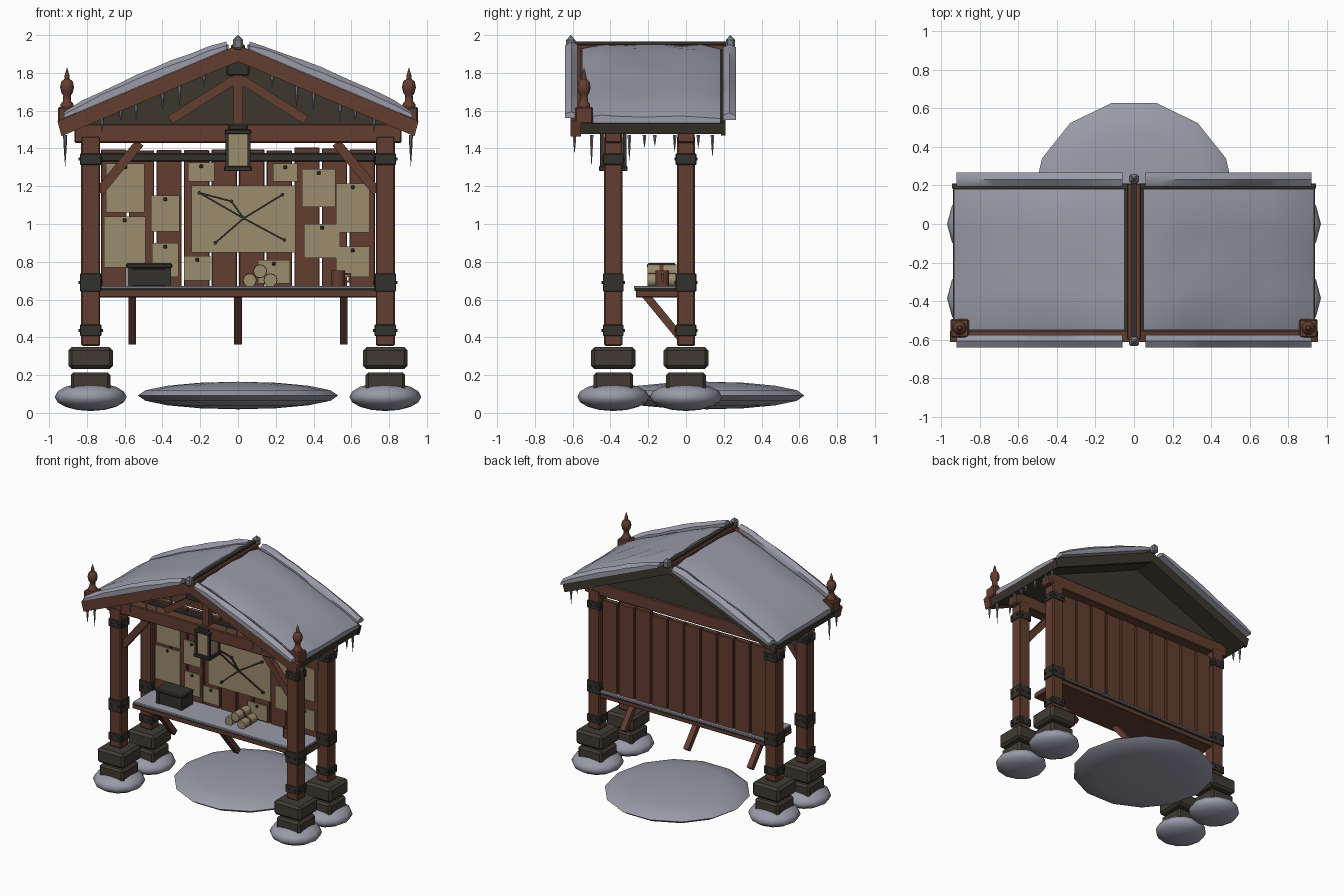
import bpy, bmesh, math, random
from mathutils import Vector, Matrix

if "Cube" in bpy.data.objects:
    bpy.data.objects.remove(bpy.data.objects["Cube"])

random.seed(4)
SLOPE = 0.423


def material(name, col):
    m = bpy.data.materials.new(name)
    m.diffuse_color = (*col, 1)
    m.use_nodes = True
    m.node_tree.nodes["Principled BSDF"].inputs["Base Color"].default_value = m.diffuse_color
    return m


WOOD = material("red brown wood", (0.125, 0.047, 0.030))
DARK = material("dark roof wood", (0.046, 0.038, 0.027))
STONE = material("dark stone", (0.052, 0.044, 0.034))
IRON = material("iron", (0.034, 0.031, 0.027))
SNOW = material("snow", (0.32, 0.325, 0.39))
ICE = material("ice", (0.20, 0.205, 0.24))
PAPER = material("parchment", (0.33, 0.265, 0.155))


def finish(name, bm, mat, smooth=None):
    bmesh.ops.recalc_face_normals(bm, faces=bm.faces)
    me = bpy.data.meshes.new(name)
    bm.to_mesh(me)
    bm.free()
    me.materials.append(mat)
    if smooth:
        me.shade_smooth()
        me.set_sharp_from_angle(angle=math.radians(smooth))
    ob = bpy.data.objects.new(name, me)
    bpy.context.collection.objects.link(ob)
    return ob


def box(name, x, y, z, mat, bevel=0.0):
    """Box from (min, max) pairs."""
    bm = bmesh.new()
    bmesh.ops.create_cube(bm, size=1)
    for v in bm.verts:
        v.co = [(a + b) / 2 + c * (b - a) for (a, b), c in zip((x, y, z), v.co)]
    if bevel:
        bmesh.ops.bevel(bm, geom=bm.edges[:], offset=bevel, segments=1, affect='EDGES')
    return finish(name, bm, mat)


def cbox(name, c, half, mat, bevel=0.0):
    return box(name, *[(a - h, a + h) for a, h in zip(c, half)], mat, bevel)


def beam(name, p, q, w, mat, sides=4):
    """Square or round bar between two points."""
    p, q = Vector(p), Vector(q)
    d = q - p
    bm = bmesh.new()
    r = w / 2 * (math.sqrt(2) if sides == 4 else 1)
    rot = Matrix.Rotation(math.pi / 4 if sides == 4 else 0, 4, 'Z')
    mat4 = Matrix.Translation((p + q) / 2) @ d.to_track_quat('Z', 'Y').to_matrix().to_4x4() @ rot
    bmesh.ops.create_cone(bm, cap_ends=True, segments=sides, radius1=r, radius2=r,
                          depth=d.length, matrix=mat4)
    return finish(name, bm, mat, 50 if sides > 4 else None)


def prism(name, pts, y0, y1, mat):
    """Extrude an x-z outline along y."""
    bm = bmesh.new()
    f = bm.faces.new([bm.verts.new((x, y0, z)) for x, z in pts])
    new = bmesh.ops.extrude_face_region(bm, geom=[f])['geom']
    for v in new:
        if isinstance(v, bmesh.types.BMVert):
            v.co.y = y1
    return finish(name, bm, mat)


def lathe(name, c, profile, mat, seg=10):
    bm = bmesh.new()
    vs = [bm.verts.new((c[0] + r, c[1], c[2] + z)) for r, z in profile]
    es = [bm.edges.new(e) for e in zip(vs, vs[1:])]
    bmesh.ops.spin(bm, geom=vs + es, cent=c, axis=(0, 0, 1), angle=2 * math.pi, steps=seg)
    bmesh.ops.remove_doubles(bm, verts=bm.verts, dist=0.0005)
    return finish(name, bm, mat, 40)


def mound(name, c, r, h, seg):
    bm = bmesh.new()
    bmesh.ops.create_uvsphere(bm, u_segments=seg, v_segments=8, radius=1)
    bm.transform(Matrix.Translation(c) @ Matrix.Diagonal((r, r, h, 1))
                 @ Matrix.Rotation(math.pi / 2, 4, 'Z'))
    return finish(name, bm, SNOW, 60)


def icicle(x, y, z, length, r=0.011):
    lathe("icicle", (x, y, z), [(0, 0), (r, 0), (r * 0.6, -length * 0.5), (0, -length)], ICE, 6)


def snow_sheet(name, s, x0, x1, y0, y1, base, thick, nx, ny, jitter):
    """Lumpy snow lying on one roof slope."""
    bm = bmesh.new()
    bmesh.ops.create_grid(bm, x_segments=nx, y_segments=ny, size=0.5)
    for v in bm.verts:
        u, w = v.co.x + 0.5, v.co.y + 0.5
        x = x0 + (x1 - x0) * u
        rim = 0.6 if min(w, 1 - w) < 0.01 else 1
        t = rim * (0.04 + thick * math.sin(math.pi * u) ** 0.6 if 0 < u < 1 else 0.035)
        v.co = (s * x, y0 + (y1 - y0) * w, base - SLOPE * x + t + random.uniform(-jitter, jitter))
    new = bmesh.ops.extrude_face_region(bm, geom=bm.faces[:])['geom']
    for v in new:
        if isinstance(v, bmesh.types.BMVert):
            v.co.z = base - SLOPE * abs(v.co.x) - 0.002
    finish(name, bm, SNOW, 50)


# Ground snow, footings, posts and iron bands
mound("ground_snow", (0, 0.11, 0.092), 0.53, 0.073, 14)
for s in (-1, 1):
    for y in (-0.385, 0.0):
        x = s * 0.78
        mound("footing_snow", (x, y, 0.085), 0.19, 0.075, 12)
        cbox("lower_footing", (x, y, 0.15), (0.105, 0.105, 0.065), STONE, 0.015)
        cbox("upper_footing", (x, y, 0.29), (0.118, 0.118, 0.058), STONE, 0.018)
        cbox("post", (x, y, 0.91), (0.05, 0.048, 0.555), WOOD, 0.007)
        for z, h in ((0.437, 0.03), (0.69, 0.048), (1.343, 0.03)):
            cbox("post_band", (x, y, z), (0.057, 0.055, h), IRON, 0.004)
            for k in (-1, 1):
                cbox("band_bolt", (x + k * 0.03, y, z), (0.008, 0.062, 0.008), IRON)
                cbox("band_bolt", (x, y + k * 0.03, z), (0.064, 0.008, 0.008), IRON)
    beam("knee_brace", (s * 0.735, -0.385, 1.17), (s * 0.52, -0.385, 1.43), 0.05, WOOD)

# Cross beams and front truss
for y in (-0.385, 0.0):
    box("tie_beam", (-0.865, 0.865), (y - 0.045, y + 0.045), (1.43, 1.53), WOOD, 0.006)
cbox("king_post", (0, -0.385, 1.67), (0.027, 0.027, 0.17), WOOD)
cbox("king_block", (0, -0.52, 1.84), (0.06, 0.055, 0.055), IRON, 0.006)
for s in (-1, 1):
    beam("truss_strut", (s * 0.36, -0.385, 1.55), (s * 0.02, -0.385, 1.765), 0.048, WOOD)
prism("back_gable", [(-0.88, 1.51), (0.88, 1.51), (0, 1.88)], -0.005, 0.035, DARK)

# Roof slabs, bargeboards, snow and finials
for s in (-1, 1):
    def slope(x, c):
        return (s * x, c - SLOPE * x)

    def strip(name, x0, x1, top, bottom, y0, y1, mat):
        prism(name, [slope(x0, top), slope(x1, top), slope(x1 - 0.02, bottom), slope(x0, bottom)],
              y0, y1, mat)
    strip("roof_slab", 0, 0.94, 1.93, 1.865, -0.565, 0.19, DARK)
    strip("front_bargeboard", 0, 0.955, 1.948, 1.86, -0.612, -0.555, WOOD)
    strip("back_bargeboard", 0, 0.945, 1.94, 1.86, 0.185, 0.21, DARK)
    snow_sheet("roof_snow", s, 0.05, 0.935, -0.55, 0.182, 1.932, 0.035, 8, 7, 0.006)
    snow_sheet("front_rake_snow", s, 0.06, 0.92, -0.64, -0.575, 1.952, 0.022, 9, 2, 0.005)
    snow_sheet("back_rake_snow", s, 0.06, 0.92, 0.195, 0.266, 1.942, 0.025, 9, 2, 0.005)
    cbox("finial_base", (s * 0.905, -0.54, 1.575), (0.048, 0.048, 0.045), WOOD, 0.008)
    lathe("finial", (s * 0.905, -0.54, 1.61),
          [(0, 0), (0.034, 0), (0.034, 0.025), (0.022, 0.04), (0.02, 0.07), (0.03, 0.085),
           (0.037, 0.115), (0.03, 0.145), (0.014, 0.158), (0.012, 0.18), (0, 0.22)], WOOD)
    # Icicles under the eaves and along the front edge
    for y, n in ((-0.59, 0.1), (-0.3, 0.14), (-0.22, 0.07), (-0.165, 0.06), (-0.06, 0.09),
                 (0.065, 0.07), (0.14, 0.12)):
        icicle(s * 0.915, y, 1.47, n)
    icicle(s * 0.915, -0.5, 1.47, 0.17)
    for x, n in ((0.18, 0.07), (0.31, 0.12), (0.4, 0.1), (0.54, 0.1), (0.62, 0.06), (0.72, 0.08)):
        icicle(s * x, -0.585, 1.865 - SLOPE * x, n)

# Ridge with a snow strip and end caps
box("ridge_beam", (-0.036, 0.036), (-0.6, 0.21), (1.89, 1.95), WOOD, 0.006)
box("ridge_trim", (-0.013, 0.013), (-0.6, 0.22), (1.94, 1.967), IRON)
for y in (-0.61, 0.235):
    cbox("ridge_cap", (0, y, 1.955), (0.026, 0.024, 0.03), ICE, 0.01)
    icicle(0, y, 1.98, -0.02, 0.02)

# Lantern
LY = -0.385
box("lantern_glass", (-0.056, 0.056), (LY - 0.058, LY + 0.058), (1.3, 1.48), PAPER)
cbox("lantern_base", (0, LY, 1.293), (0.073, 0.076, 0.013), IRON, 0.004)
cbox("lantern_top", (0, LY, 1.488), (0.068, 0.072, 0.012), IRON, 0.004)
cbox("lantern_cap", (0, LY, 1.512), (0.05, 0.052, 0.014), IRON, 0.006)
for sx in (-1, 1):
    for sy in (-1, 1):
        cbox("lantern_bar", (sx * 0.058, LY + sy * 0.06, 1.39), (0.009, 0.009, 0.095), IRON)

# Plank wall and rail
for i in range(10):
    x = -0.657 + i * 0.146
    box("wall_plank", (x - 0.067, x + 0.067), (-0.015, 0.025),
        (0.63 + random.uniform(-0.01, 0.01), 1.4 + random.uniform(-0.012, 0.006)), WOOD, 0.004)
box("notice_rail", (-0.735, 0.735), (-0.05, -0.012), (1.33, 1.375), IRON, 0.006)

# Shelf with snow and braces
box("shelf", (-0.75, 0.75), (-0.265, 0.035), (0.612, 0.65), WOOD, 0.004)
box("shelf_edge", (-0.735, 0.735), (-0.272, 0.045), (0.646, 0.658), IRON)
box("shelf_snow", (-0.735, 0.735), (-0.276, 0.048), (0.656, 0.673), SNOW, 0.004)
for x in (-0.56, 0, 0.56):
    beam("shelf_brace", (x, -0.215, 0.625), (x, -0.01, 0.375), 0.042, WOOD)

# Papers with pins: x0, x1, z0, z1
papers = [(-.70, -.495, 1.06, 1.32), (-.71, -.49, .77, 1.04), (-.46, -.31, .96, 1.15),
          (-.455, -.315, .72, .90), (-.265, -.125, 1.225, 1.325), (-.285, -.145, .70, .83),
          (-.245, .305, .85, 1.205), (.105, .275, .685, .81), (.185, .315, 1.225, 1.32),
          (.34, .515, 1.09, 1.29), (.52, .695, .955, 1.215), (.35, .54, .82, 1.0),
          (.52, .695, .72, .88)]
for i, (x0, x1, z0, z1) in enumerate(papers):
    y = -0.022 - 0.003 * (i % 3)
    box("map" if i == 6 else "notice", (x0, x1), (y - 0.004, y + 0.004), (z0, z1), PAPER)
    if i != 6:
        cbox("pin", ((x0 + x1) / 2, y - 0.008, z1 - 0.02), (0.009, 0.008, 0.009), IRON, 0.003)

# Strings pinned across the map
route = [(-.205, 1.165), (.245, .915), (.235, 1.155), (-.12, .9), (-.035, 1.12), (.03, 1.03)]
for a, b in ((0, 5), (5, 1), (2, 5), (5, 3), (0, 4), (4, 5)):
    beam("map_string", (route[a][0], -0.034, route[a][1]), (route[b][0], -0.034, route[b][1]),
         0.009, IRON)
for x, z in route:
    beam("map_pin", (x, -0.045, z), (x, -0.025, z), 0.02, IRON, 8)

# Chest, scrolls and mug on the shelf
box("chest", (-0.575, -0.365), (-0.195, -0.065), (0.67, 0.765), IRON, 0.005)
box("chest_lid", (-0.592, -0.348), (-0.207, -0.055), (0.765, 0.793), IRON, 0.008)
for x in (-0.57, -0.37):
    cbox("chest_corner", (x, -0.13, 0.72), (0.014, 0.072, 0.05), IRON)
for x, z in ((0.062, 0.702), (0.172, 0.702), (0.117, 0.75)):
    beam("scroll", (x, -0.205, z), (x, -0.05, z), 0.07, PAPER, 12)
    beam("scroll_band", (x, -0.14, z), (x, -0.12, z), 0.074, WOOD, 12)
lathe("mug", (0.53, -0.125, 0.67), [(0, 0), (0.036, 0), (0.036, 0.083), (0.029, 0.083),
                                    (0.029, 0.02), (0, 0.02)], WOOD, 12)
for p, q in (((.56, .735), (.592, .735)), ((.592, .74), (.592, .69)), ((.592, .695), (.56, .695))):
    beam("mug_handle", (p[0], -0.125, p[1]), (q[0], -0.125, q[1]), 0.012, WOOD)
